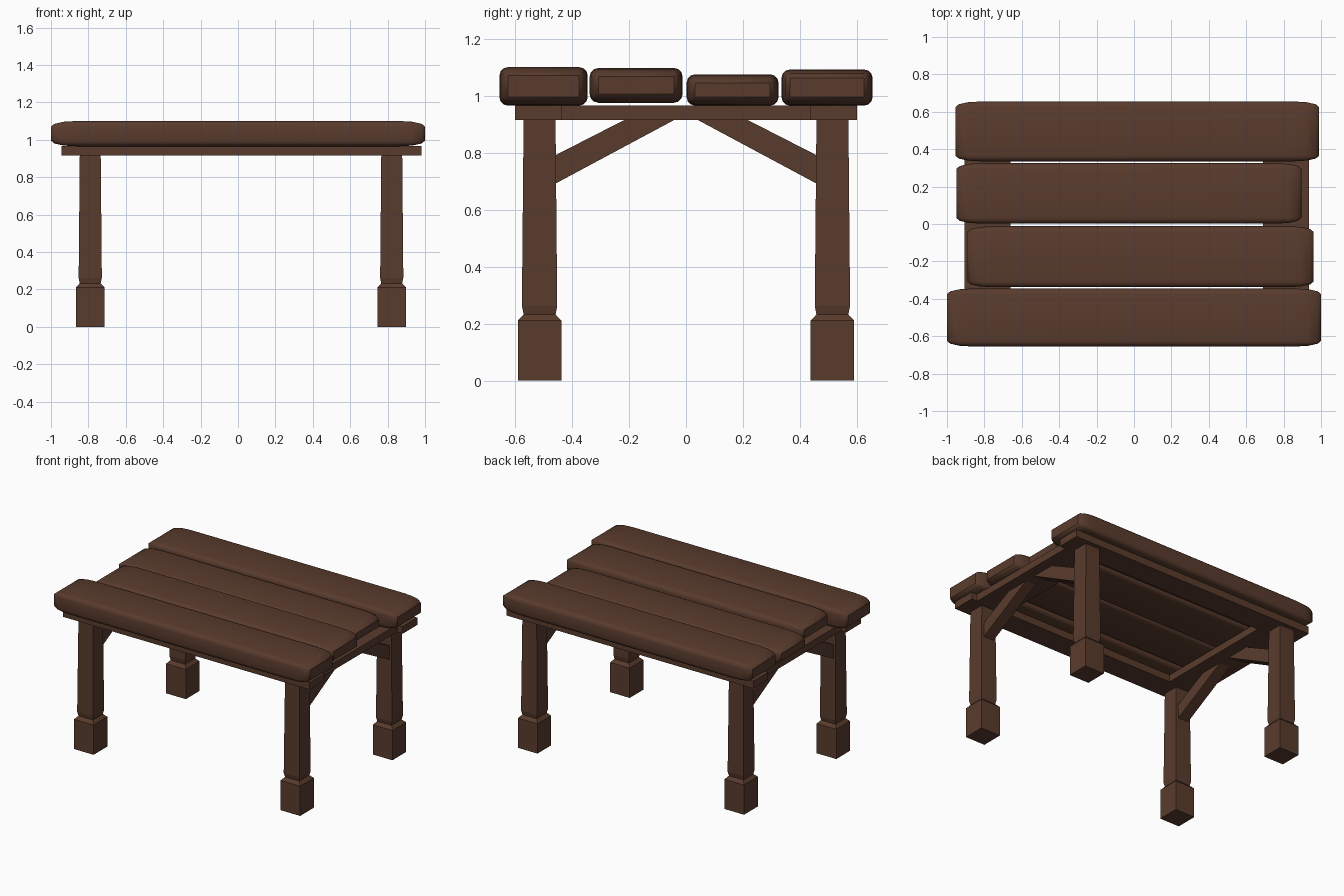
import bpy, bmesh
from mathutils import Matrix, Vector

if "Cube" in bpy.data.objects:
    bpy.data.objects.remove(bpy.data.objects["Cube"])

wood = bpy.data.materials.new("dark brown wood")
wood.diffuse_color = (0.10, 0.044, 0.026, 1)
wood.use_nodes = True
wood.node_tree.nodes["Principled BSDF"].inputs["Base Color"].default_value = wood.diffuse_color


def finish(bm, name, smooth=False):
    bmesh.ops.recalc_face_normals(bm, faces=bm.faces)
    me = bpy.data.meshes.new(name)
    bm.to_mesh(me)
    bm.free()
    me.materials.append(wood)
    ob = bpy.data.objects.new(name, me)
    bpy.context.collection.objects.link(ob)
    if smooth:
        bpy.ops.object.select_all(action='DESELECT')
        ob.select_set(True)
        bpy.context.view_layer.objects.active = ob
        bpy.ops.object.shade_smooth_by_angle(angle=0.7)
    return ob


def box(name, x0, x1, y0, y1, z0, z1, radius=0, stretch=1):
    """Box; rounded edges are stretched along x when stretch > 1."""
    bm = bmesh.new()
    bmesh.ops.create_cube(bm, size=1)
    bmesh.ops.scale(bm, vec=((x1 - x0) / stretch, y1 - y0, z1 - z0), verts=bm.verts)
    if radius:
        bmesh.ops.bevel(bm, geom=bm.edges[:], offset=radius, segments=3,
                        profile=0.5, affect='EDGES')
    bmesh.ops.scale(bm, vec=(stretch, 1, 1), verts=bm.verts)
    bmesh.ops.translate(bm, vec=((x0 + x1) / 2, (y0 + y1) / 2, (z0 + z1) / 2), verts=bm.verts)
    return finish(bm, name, radius > 0)


# Table top: four uneven planks with softly rounded ends
planks = [
    (-1.00, 1.00, -0.655, -0.345, 0.965, 1.10),
    (-0.89, 0.96, -0.338, -0.012, 0.975, 1.097),
    (-0.95, 0.895, 0.002, 0.325, 0.965, 1.075),
    (-0.955, 0.99, 0.335, 0.655, 0.965, 1.092),
]
for i, p in enumerate(planks):
    box(f"top_plank_{i + 1}", *p, radius=0.03, stretch=4.5)

# Frame: long rails front and back, wide cross boards at the ends
for side, name in ((-1, "front"), (1, "back")):
    ya, yb = sorted((side * 0.435, side * 0.60))
    box(f"{name}_rail", -0.945, 0.98, ya, yb, 0.915, 0.966)
box("left_cross_board", -0.905, -0.66, -0.435, 0.435, 0.915, 0.966)
box("right_cross_board", 0.69, 0.935, -0.435, 0.435, 0.915, 0.966)


# Leg: square sections from the foot block up the tapered post
def leg(name, x, y):
    bm = bmesh.new()
    rings = []
    for z, w in ((0, 0.153), (0.21, 0.153), (0.232, 0.112), (0.262, 0.124), (0.92, 0.112)):
        h = w / 2
        rings.append([bm.verts.new((x + a * h, y + b * h, z))
                      for a, b in ((-1, -1), (1, -1), (1, 1), (-1, 1))])
    for lo, hi in zip(rings, rings[1:]):
        for i in range(4):
            j = (i + 1) % 4
            bm.faces.new((lo[i], lo[j], hi[j], hi[i]))
    bm.faces.new(rings[0])
    bm.faces.new(rings[-1])
    finish(bm, name)


# Brace: slanted profile in the y-z plane, extruded along x
def brace(name, x, side, width=0.08):
    bm = bmesh.new()
    profile = ((0.47, 0.685), (0.47, 0.785), (0.21, 0.918), (0.035, 0.918))
    face = bm.faces.new([bm.verts.new((x - width / 2, side * y, z)) for y, z in profile])
    ext = bmesh.ops.extrude_face_region(bm, geom=[face])
    moved = [g for g in ext["geom"] if isinstance(g, bmesh.types.BMVert)]
    bmesh.ops.translate(bm, vec=(width, 0, 0), verts=moved)
    finish(bm, name)


for x, end in ((-0.79, "left"), (0.822, "right")):
    for side, name in ((-1, "front"), (1, "back")):
        leg(f"{name}_{end}_leg", x, side * 0.514)
        brace(f"{name}_{end}_brace", x, side)
